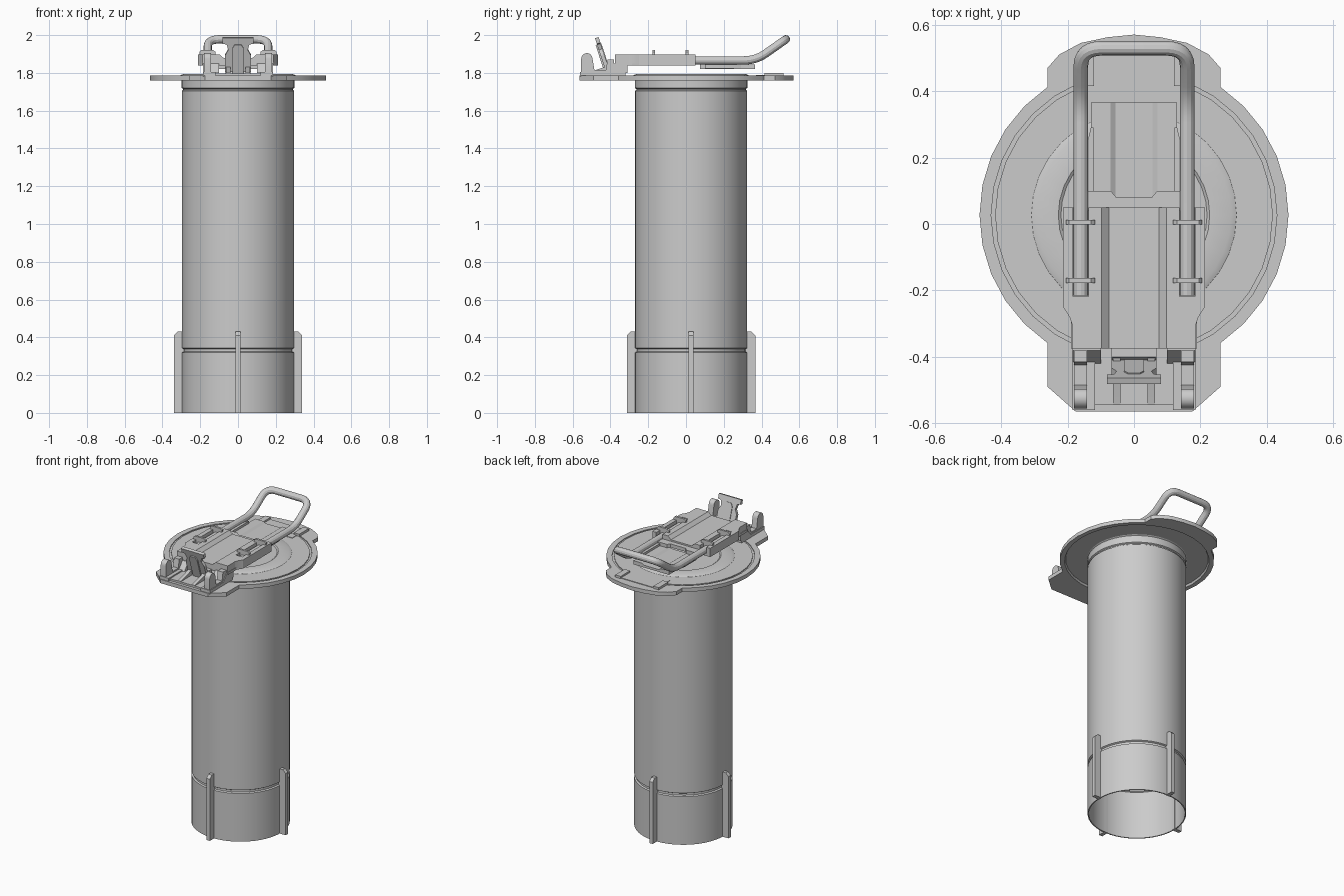
import bpy, bmesh, math
from mathutils import Matrix, Vector

if "Cube" in bpy.data.objects:
    bpy.data.objects.remove(bpy.data.objects["Cube"])

CY = 0.027          # tube axis offset in y
pi = math.pi


def finish(name, bm, mirror=False):
    bmesh.ops.recalc_face_normals(bm, faces=bm.faces)
    me = bpy.data.meshes.new(name)
    bm.to_mesh(me)
    bm.free()
    ob = bpy.data.objects.new(name, me)
    bpy.context.collection.objects.link(ob)
    if mirror:
        ob.modifiers.new("mirror", 'MIRROR').use_mirror_merge = False
    return ob


def prism(name, pts, a, b, axis='z', mirror=False, matrix=None):
    """Extrude a 2D outline from a to b along an axis."""
    place = {'z': lambda u, v, w: (u, v, w),
             'x': lambda u, v, w: (w, u, v),
             'y': lambda u, v, w: (u, w, v)}[axis]
    bm = bmesh.new()
    lo = [bm.verts.new(place(u, v, a)) for u, v in pts]
    hi = [bm.verts.new(place(u, v, b)) for u, v in pts]
    bm.faces.new(lo)
    bm.faces.new(hi)
    n = len(pts)
    for i in range(n):
        j = (i + 1) % n
        bm.faces.new((lo[i], lo[j], hi[j], hi[i]))
    if matrix:
        bm.transform(matrix)
    return finish(name, bm, mirror)


def box(name, x0, x1, y0, y1, z0, z1, mirror=False):
    return prism(name, [(x0, y0), (x1, y0), (x1, y1), (x0, y1)], z0, z1, 'z', mirror)


def lathe(name, prof, n, closed=True):
    """Revolve (r, z) points around the tube axis."""
    bm = bmesh.new()
    rings = []
    for r, z in prof:
        if r == 0:
            rings.append([bm.verts.new((0, CY, z))] * n)
        else:
            rings.append([bm.verts.new((r * math.cos(2 * pi * i / n),
                                        CY + r * math.sin(2 * pi * i / n), z)) for i in range(n)])
    m = len(rings)
    for k in range(m if closed else m - 1):
        p, q = rings[k], rings[(k + 1) % m]
        for i in range(n):
            j = (i + 1) % n
            vs = list(dict.fromkeys((p[i], p[j], q[j], q[i])))
            if len(vs) > 2:
                bm.faces.new(vs)
    return finish(name, bm)


def cut(ob, cutter):
    mod = ob.modifiers.new("cut", 'BOOLEAN')
    mod.operation, mod.object, mod.solver = 'DIFFERENCE', cutter, 'EXACT'
    bpy.context.view_layer.objects.active = ob
    bpy.ops.object.modifier_apply(modifier=mod.name)
    bpy.data.objects.remove(cutter)


def sym(right):
    """Close an outline by mirroring its right half."""
    return right + [(-x, y) for x, y in reversed(right) if x > 1e-6]


# Tube: thin wall, seam grooves, collar at the top
lathe("tube", [(0.297, 0), (0.297, 0.32), (0.288, 0.325), (0.288, 0.338), (0.297, 0.343),
               (0.297, 1.705), (0.29, 1.71), (0.29, 1.715), (0.298, 1.72), (0.298, 1.765),
               (0.285, 1.765), (0.285, 0.346), (0.281, 0.341), (0.281, 0.322),
               (0.29, 0.317), (0.29, 0)], 48)

# Four fins at the foot
for i in range(4):
    m = Matrix.Translation((0, CY, 0)) @ Matrix.Rotation(i * pi / 2, 4, 'Z')
    prism("foot_fin", [(0.287, 0), (0.34, 0), (0.34, 0.41), (0.32, 0.43), (0.287, 0.43)],
          -0.0125, 0.0125, 'y', matrix=m)

# Flange plate with front and back tabs
arc = [(0.465 * math.cos(math.radians(a)), CY + 0.465 * math.sin(math.radians(a)))
       for a in [-56 + 112 * k / 10 for k in range(11)]]
outline = sym([(0.175, -0.565), (0.26, -0.49)] + arc +
              [(0.26, 0.47), (0.225, 0.51), (0.16, 0.545), (0.08, 0.562), (0, 0.57)])
flange = prism("flange_plate", outline, 1.76, 1.785)
cut(flange, lathe("cutter_under", [(0.27, 1.75), (0.44, 1.75), (0.43, 1.773), (0.27, 1.773)], 32))
cut(flange, lathe("cutter_groove", [(0.418, 1.80), (0.418, 1.779), (0.43, 1.779), (0.43, 1.80)], 32))

# Raised lid with stepped centre
lathe("lid", [(0, 1.765), (0.29, 1.765), (0.312, 1.78), (0.308, 1.786), (0.292, 1.793),
              (0.228, 1.793), (0.22, 1.787), (0, 1.787)], 32, closed=False)

# Back tab blocks and strip
box("back_tab_block", 0.12, 0.16, 0.415, 0.515, 1.78, 1.80, True)
box("back_tab_strip", -0.12, 0.12, 0.42, 0.51, 1.78, 1.789)
box("back_strip", -0.14, 0.14, 0.37, 0.42, 1.78, 1.788)

# Front hinge base, side lugs and ribs
box("hinge_base", -0.118, 0.118, -0.545, -0.375, 1.78, 1.797)
box("hinge_side_rail", 0.118, 0.185, -0.56, -0.32, 1.78, 1.805, True)
rnd = [(-0.525 + 0.03 * math.cos(a), 1.875 + 0.03 * math.sin(a))
       for a in [pi * k / 8 for k in range(9)]]
prism("hinge_lug", [(-0.555, 1.79), (-0.38, 1.79), (-0.38, 1.87), (-0.415, 1.87),
                    (-0.425, 1.815), (-0.485, 1.815)] + rnd[:1] + rnd[1:],
      0.142, 0.18, 'x', True)
prism("hinge_rib", [(-0.545, 1.79), (-0.40, 1.79), (-0.40, 1.84), (-0.48, 1.815), (-0.545, 1.80)],
      0.04, 0.063, 'x', True)
prism("body_support", [(-0.42, 1.80), (-0.31, 1.80), (-0.31, 1.85), (-0.38, 1.85)],
      0.1, 0.185, 'x', True)

# Tilted latch flap with a stiffening rib and bent top lip
tilt = Matrix.Translation((0, -0.415, 1.81)) @ Matrix.Rotation(math.radians(18), 4, 'X')
prism("latch_flap", sym([(0.068, 0), (0.068, 0.09), (0.052, 0.12), (0.06, 0.15),
                         (0.082, 0.155), (0.082, 0.186)]), -0.01, 0.01, 'y', matrix=tilt)
prism("latch_flap_rib", sym([(0.03, -0.01), (0.03, 0.13), (0.018, 0.15)]),
      -0.018, 0.014, 'y', matrix=tilt)
prism("latch_flap_foot", [(-0.43, 1.79), (-0.37, 1.79), (-0.37, 1.845), (-0.40, 1.845)],
      -0.068, 0.068, 'x')

# Latch body: base slab, inner rails, outer walls, tongue
prism("latch_body_base", sym([(0.19, -0.375), (0.19, -0.285), (0.213, -0.25), (0.213, 0.05)]),
      1.84, 1.856)
prism("latch_body_floor", sym([(0.1, -0.375), (0.1, 0.05)]), 1.85, 1.878)
prism("latch_inner_rail", [(0.072, 1.875), (0.1, 1.85), (0.137, 1.85), (0.137, 1.898), (0.098, 1.898)],
      -0.375, 0.05, 'y', True)
prism("latch_outer_wall", [(0.184, -0.31), (0.194, -0.28), (0.213, -0.25), (0.213, 0.05), (0.184, 0.05)],
      1.85, 1.898, 'z', True)
box("latch_front_block", 0.137, 0.187, -0.375, -0.218, 1.85, 1.898, True)
prism("latch_tongue", sym([(0.14, 0.04), (0.14, 0.10), (0.07, 0.10), (0.055, 0.082)]), 1.845, 1.868)

# Clips holding the handle
for y in (0.005, -0.17):
    prism("handle_clip", [(0.118, 1.84), (0.205, 1.84), (0.205, 1.91), (0.195, 1.92),
                          (0.13, 1.92), (0.118, 1.91)], y - 0.007, y + 0.007, 'y', True)

# Panel under the handle, with shallow trough and side cheeks
prism("handle_panel", sym([(0.13, 1.82), (0.13, 1.845), (0.07, 1.845), (0.055, 1.835), (0, 1.835)]),
      0.075, 0.365, 'y')
prism("handle_panel_cheek", [(0.122, 0.10), (0.146, 0.10), (0.146, 0.22), (0.13, 0.29), (0.122, 0.29)],
      1.822, 1.86, 'z', True)

# Bent tube handle
half = [(0.16, -0.215, 1.866), (0.16, 0.37, 1.866), (0.16, 0.529, 1.978)]
key = [Vector(p) for p in half] + [Vector((-x, y, z)) for x, y, z in reversed(half)]
path = [key[0]]
for a, b, c in zip(key, key[1:], key[2:]):
    s, e = b + (a - b).normalized() * 0.065, b + (c - b).normalized() * 0.065
    path += [s * (1 - t) ** 2 + b * 2 * t * (1 - t) + e * t * t for t in [k / 6 for k in range(7)]]
path.append(key[-1])
cu = bpy.data.curves.new("handle", 'CURVE')
cu.dimensions, cu.bevel_depth, cu.bevel_resolution, cu.use_fill_caps = '3D', 0.022, 4, True
sp = cu.splines.new('POLY')
sp.points.add(len(path) - 1)
for p, co in zip(sp.points, path):
    p.co = (*co, 1)
handle = bpy.data.objects.new("handle", cu)
bpy.context.collection.objects.link(handle)
bpy.ops.object.select_all(action='DESELECT')
handle.select_set(True)
bpy.context.view_layer.objects.active = handle
bpy.ops.object.convert(target='MESH')

# Smooth round parts, keep hard edges
bpy.ops.object.select_all(action='SELECT')
bpy.ops.object.shade_smooth_by_angle(angle=math.radians(28))
